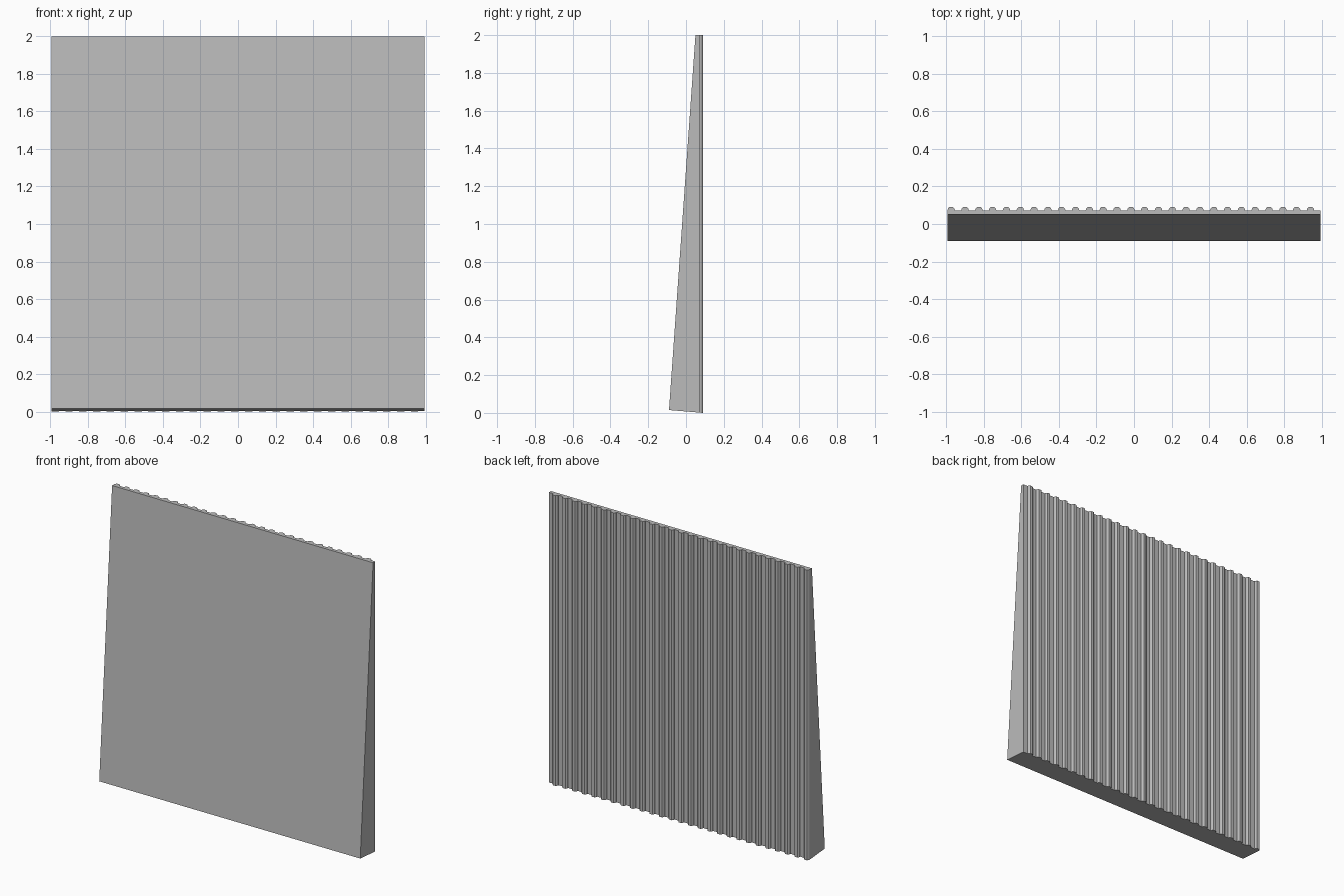
import bpy
import bmesh

cube = bpy.data.objects.get("Cube")
if cube:
    bpy.data.objects.remove(cube, do_unlink=True)

HALF = 0.995        # half width of the panel
HEIGHT = 2.0
FRONT_LOW, FRONT_TOP = -0.09, 0.05
GROOVE, CREST = 0.073, 0.09
RIBS = 27
PITCH = 2 * HALF / RIBS

grey = bpy.data.materials.new("concrete grey")
grey.use_nodes = True
colour = (0.5, 0.5, 0.5, 1)
grey.diffuse_color = colour
grey.node_tree.nodes["Principled BSDF"].inputs["Base Color"].default_value = colour


def floor_z(y):
    """The underside rises gently towards the front."""
    return 0.015 * (CREST - y) / (CREST - FRONT_LOW)


# Ribbed back outline: one rounded rib followed by a flat groove, repeated
rib = [(0.0, GROOVE), (0.003, 0.083), (0.010, CREST),
       (0.030, CREST), (0.037, 0.083), (0.040, GROOVE)]
back = [(-HALF + i * PITCH + x, y) for i in range(RIBS) for x, y in rib]
back.append((HALF, GROOVE))

# Tapered wall with the ribs running up its back
bm = bmesh.new()
low = [(x, y, floor_z(y)) for x, y in back]
low += [(s * HALF, FRONT_LOW, floor_z(FRONT_LOW)) for s in (1, -1)]
top = [(x, y, HEIGHT) for x, y in back]
top += [(s * HALF, FRONT_TOP, HEIGHT) for s in (1, -1)]
low = [bm.verts.new(p) for p in low]
top = [bm.verts.new(p) for p in top]
for i in range(len(low)):
    j = (i + 1) % len(low)
    bm.faces.new((low[i], low[j], top[j], top[i]))
bm.faces.new(low)
bm.faces.new(top)
bmesh.ops.recalc_face_normals(bm, faces=bm.faces)

mesh = bpy.data.meshes.new("ribbed_wall")
bm.to_mesh(mesh)
bm.free()
mesh.materials.append(grey)
wall = bpy.data.objects.new("ribbed_wall", mesh)
bpy.context.collection.objects.link(wall)
